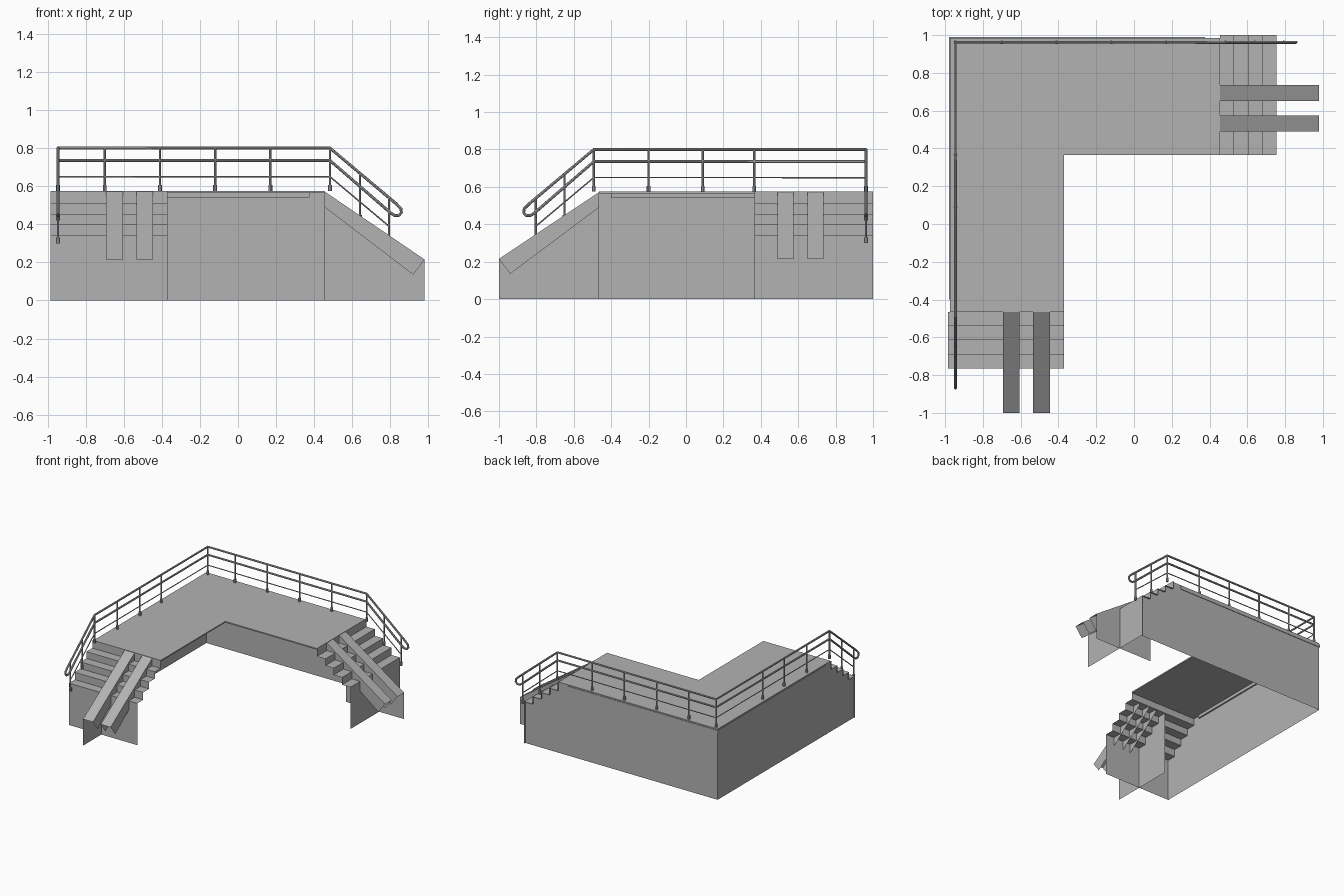
import bpy
from mathutils import Vector

cube = bpy.data.objects.get("Cube")
if cube:
    bpy.data.objects.remove(cube, do_unlink=True)


def material(name, value):
    m = bpy.data.materials.new(name)
    m.use_nodes = True
    colour = (value, value, value, 1)
    m.diffuse_color = colour
    m.node_tree.nodes["Principled BSDF"].inputs["Base Color"].default_value = colour
    return m


GREY = material("light grey", 0.45)

TOP = 0.575          # deck height
TREADS = (0.51, 0.455, 0.40, 0.34)
RUN = 0.075          # tread depth
WEST, NORTH = -0.975, 0.986
RAIL_X, RAIL_Y = -0.945, 0.962


def mesh(name, verts, faces):
    me = bpy.data.meshes.new(name)
    me.from_pydata([tuple(v) for v in verts], [], faces)
    me.materials.append(GREY)
    ob = bpy.data.objects.new(name, me)
    bpy.context.collection.objects.link(ob)
    return ob


def sheet(name, outline):
    return mesh(name, outline, [list(range(len(outline)))])


def strip(name, edge_a, edge_b):
    n = len(edge_a)
    return mesh(name, list(edge_a) + list(edge_b),
                [(i, i + 1, n + i + 1, n + i) for i in range(n - 1)])


def prism(name, outline, low, high):
    n = len(outline)
    verts = [(x, y, z) for z in (low, high) for x, y in outline]
    faces = [list(range(n))[::-1], list(range(n, 2 * n))]
    faces += [(i, (i + 1) % n, n + (i + 1) % n, n + i) for i in range(n)]
    return mesh(name, verts, faces)


def box(name, x0, x1, y0, y1, z0, z1):
    return prism(name, [(x0, y0), (x1, y0), (x1, y1), (x0, y1)], z0, z1)


def tube(name, points, radius, cyclic=False):
    cu = bpy.data.curves.new(name, "CURVE")
    cu.dimensions = "3D"
    cu.bevel_depth = radius
    cu.bevel_resolution = 2
    cu.use_fill_caps = True
    sp = cu.splines.new("POLY")
    sp.points.add(len(points) - 1)
    for p, co in zip(sp.points, points):
        p.co = (*co, 1)
    sp.use_cyclic_u = cyclic
    cu.materials.append(GREY)
    ob = bpy.data.objects.new(name, cu)
    bpy.context.collection.objects.link(ob)
    bpy.ops.object.select_all(action="DESELECT")
    ob.select_set(True)
    bpy.context.view_layer.objects.active = ob
    bpy.ops.object.convert(target="MESH")
    bpy.ops.object.shade_smooth_by_angle()


def east(u, v, z):
    return Vector((u, v, z))


def south(u, v, z):
    return Vector((v, -u, z))


# one record per arm: placement, start, ramp end, stair sides, ramp sides, wall and rail lines
ARMS = {
    "east": (east, 0.455, 0.98, (0.365, 1.0),
             ((0.735, 0.65), (0.575, 0.49)), NORTH, RAIL_Y),
    "south": (south, 0.465, 1.0, (-0.37, -0.985),
              ((-0.693, -0.605), (-0.534, -0.446)), WEST, RAIL_X),
}


def stair_profile(start):
    pts = [(start, TOP)]
    for i, z in enumerate(TREADS):
        pts += [(start + i * RUN, z), (start + (i + 1) * RUN, z)]
    return pts


# L-shaped deck
prism("deck", [(WEST, -0.465), (-0.37, -0.465), (-0.37, 0.365),
               (0.455, 0.365), (0.455, NORTH), (WEST, NORTH)], 0.565, TOP)

# edge beams along the outer walls
box("back_beam", WEST - 0.004, 0.375, NORTH - 0.012, NORTH + 0.004, 0.54, 0.565)
box("side_beam", WEST - 0.004, WEST + 0.012, -0.40, NORTH + 0.004, 0.54, 0.565)

for name, (P, start, end, sides, ramps, wall, rail) in ARMS.items():
    steps = stair_profile(start)
    stair_end = start + 4 * RUN
    # outer wall with a stepped end
    corner = -WEST if P is south else WEST
    corner = -NORTH if P is south else WEST
    sheet(name + "_outer_wall",
          [P(corner, wall, 0), P(stair_end, wall, 0)]
          + [P(u, wall, z) for u, z in reversed(steps)] + [P(corner, wall, TOP)])
    # folded stair sheet and the wall below its last tread
    strip(name + "_stairs", *[[P(u, v, z) for u, z in steps] for v in sides])
    strip(name + "_stair_front", *[[P(stair_end, v, z) for z in (TREADS[-1], 0)]
                                   for v in sides])
    # channel ramps, open underneath
    for i, (a, b) in enumerate(ramps):
        top = [(start, 0.572), (end, 0.215)]
        low = [(start, 0.49), (end - 0.06, 0.135)]
        strip(f"{name}_ramp_{i + 1}",
              [P(*[(low[k][0]), a, low[k][1]]) for k in (0,)]
              + [P(start, a, top[0][1]), P(start, b, top[0][1]), P(start, b, low[0][1])],
              [P(low[1][0], a, low[1][1]), P(end, a, top[1][1]),
               P(end, b, top[1][1]), P(low[1][0], b, low[1][1])])
    # upright support under the outer ramp
    v = ramps[0][0]
    sheet(name + "_ramp_support",
          [P(start, v, 0), P(end, v, 0), P(end, v, 0.215), P(start, v, 0.572)])


# handrail: one loop joining the top rail and the middle rail round both ends
def rail_end(P, start, rail):
    u = start + 0.028
    pts = [(0, 0.80), (0.345, 0.51), (0.372, 0.483), (0.375, 0.462),
           (0.362, 0.447), (0.34, 0.446), (0.318, 0.46), (0, 0.735)]
    return [P(u + d, rail, z) for d, z in pts]


ends = [rail_end(ARMS[k][0], ARMS[k][1], ARMS[k][6]) for k in ("east", "south")]
tube("handrail", [(RAIL_X, RAIL_Y, 0.80)] + ends[0] + [(RAIL_X, RAIL_Y, 0.735)]
     + ends[1][::-1], 0.008, True)


def lower_end(P, start, rail):
    return [P(start + 0.028 + d, rail, 0.65 - 0.84 * d) for d in (0.31, 0)]


low = [lower_end(ARMS[k][0], ARMS[k][1], ARMS[k][6]) for k in ("east", "south")]
tube("lower_rail", low[0] + [(RAIL_X, RAIL_Y, 0.65)] + low[1][::-1], 0.004)


# posts with sleeves at the foot
def post(name, p, foot, head):
    tube(name, [(p.x, p.y, foot), (p.x, p.y, head)], 0.006)
    tube(name + "_foot", [(p.x, p.y, foot), (p.x, p.y, foot + 0.03)], 0.010)


post("corner_post", Vector((RAIL_X, RAIL_Y, 0)), TOP, 0.80)
LEVEL = {"east": (-0.70, -0.41, -0.12, 0.17, 0.483),
         "south": (-0.365, -0.09, 0.20, 0.493)}
for name, (P, start, end, sides, ramps, wall, rail) in ARMS.items():
    for i, u in enumerate(LEVEL[name]):
        post(f"{name}_post_{i + 1}", P(u, rail, 0), TOP, 0.80)
    for i, (d, foot) in enumerate(((0.157, 0.42), (0.31, 0.30))):
        post(f"{name}_stair_post_{i + 1}", P(start + 0.028 + d, rail, 0),
             foot, 0.80 - 0.84 * d)
